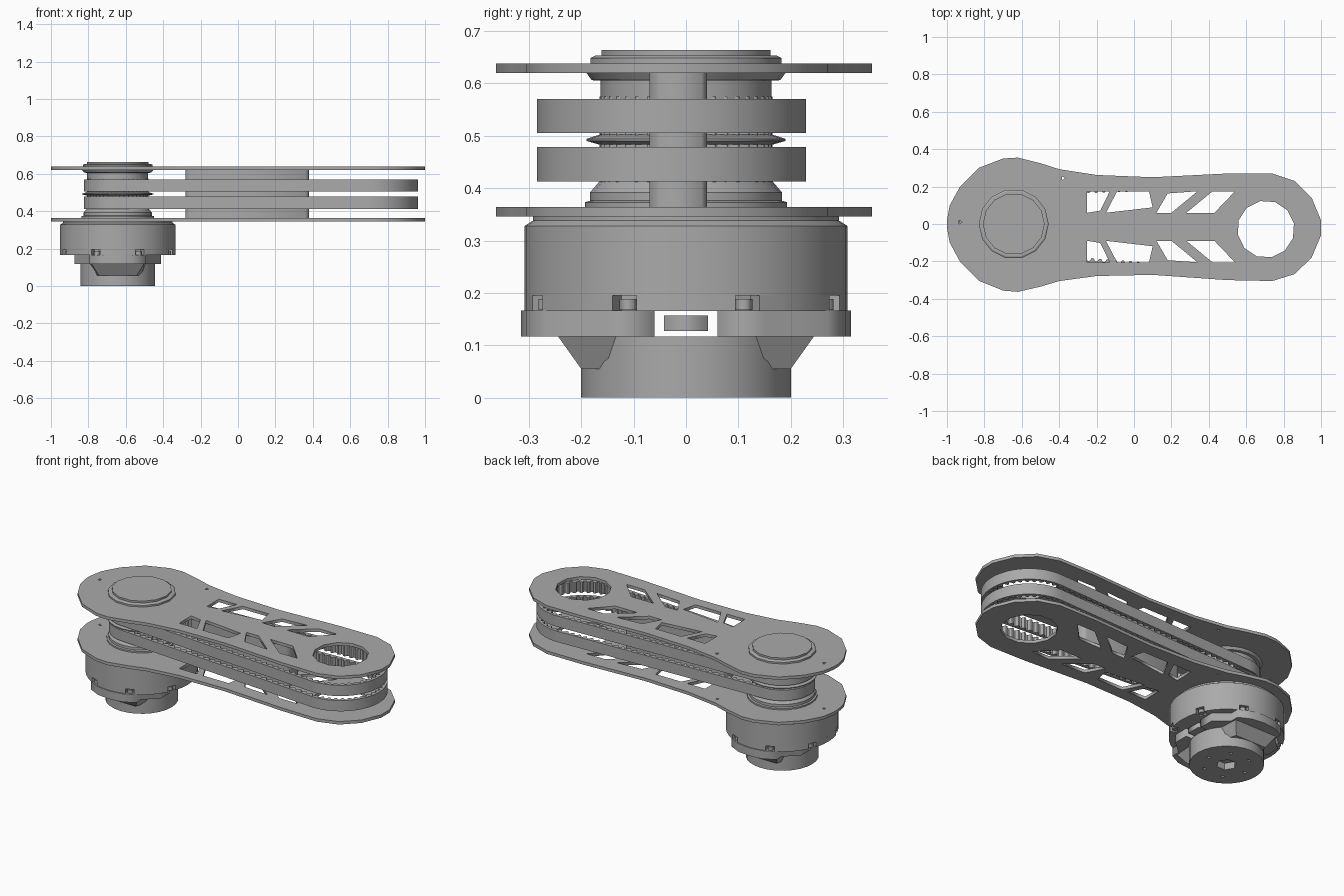
import bpy, bmesh
from math import pi, sin, cos, acos, atan2, hypot

if "Cube" in bpy.data.objects:
    bpy.data.objects.remove(bpy.data.objects["Cube"])

# one grey metal for everything
metal = bpy.data.materials.new("grey_metal")
metal.use_nodes = True
GREY = (0.4, 0.4, 0.4, 1)
metal.diffuse_color = GREY
metal.node_tree.nodes["Principled BSDF"].inputs["Base Color"].default_value = GREY

AXIS = (-0.643, 0.0)      # drive axis
END = (0.705, -0.0275)    # far end of the arm


def finish(name, mesh, smooth=True):
    ob = bpy.data.objects.new(name, mesh)
    bpy.context.collection.objects.link(ob)
    mesh.materials.clear()
    mesh.materials.append(metal)
    for p in mesh.polygons:
        p.material_index = 0
    if smooth:
        bpy.ops.object.select_all(action="DESELECT")
        ob.select_set(True)
        bpy.context.view_layer.objects.active = ob
        bpy.ops.object.shade_smooth_by_angle(angle=0.5)
    return ob


def slab(name, loops, z0, z1, smooth=False):
    """Extruded flat outline; every loop after the first is a hole."""
    curve = bpy.data.curves.new(name + "_outline", "CURVE")
    curve.dimensions = "2D"
    curve.fill_mode = "BOTH"
    curve.extrude = (z1 - z0) / 2
    for loop in loops:
        s = curve.splines.new("POLY")
        s.points.add(len(loop) - 1)
        for pt, (x, y) in zip(s.points, loop):
            pt.co = (x, y, 0, 1)
        s.use_cyclic_u = True
    tmp = bpy.data.objects.new(name + "_tmp", curve)
    bpy.context.collection.objects.link(tmp)
    dg = bpy.context.evaluated_depsgraph_get()
    mesh = bpy.data.meshes.new_from_object(tmp.evaluated_get(dg))
    bpy.data.objects.remove(tmp)
    bm = bmesh.new()
    bm.from_mesh(mesh)
    bmesh.ops.remove_doubles(bm, verts=bm.verts, dist=1e-5)
    bmesh.ops.translate(bm, verts=bm.verts, vec=(0, 0, (z0 + z1) / 2))
    bmesh.ops.recalc_face_normals(bm, faces=bm.faces)
    bm.to_mesh(mesh)
    bm.free()
    mesh.name = name
    return finish(name, mesh, smooth)


def lathe(name, profile, sides=32):
    """Closed turned part about the drive axis, from (radius, z) pairs."""
    bm = bmesh.new()
    rings = [[bm.verts.new((x, y, z)) for x, y in ring(AXIS, r, sides)]
             for r, z in profile]
    for a, b in zip(rings, rings[1:]):
        for i in range(sides):
            j = (i + 1) % sides
            bm.faces.new((a[i], a[j], b[j], b[i]))
    bm.faces.new(rings[0][::-1])
    bm.faces.new(rings[-1])
    mesh = bpy.data.meshes.new(name)
    bm.to_mesh(mesh)
    bm.free()
    return finish(name, mesh)


def ring(c, r, n, start=0.0):
    return [(c[0] + r * cos(start + 2 * pi * i / n),
             c[1] + r * sin(start + 2 * pi * i / n)) for i in range(n)]


# arm plates: waisted outline with lattice windows and a round end hole
upper_edge = [(-1, 0.02), (-0.985, 0.1), (-0.93, 0.2), (-0.83, 0.3), (-0.7, 0.35),
              (-0.62, 0.355), (-0.5, 0.325), (-0.4, 0.293), (-0.2, 0.262),
              (0.1, 0.25), (0.3, 0.26), (0.5, 0.27), (0.74, 0.27), (0.86, 0.23),
              (0.95, 0.14), (1, 0.02)]
lower_edge = [(x, -y - 0.02 * (x + 1)) for x, y in reversed(upper_edge)]
outline = upper_edge + lower_edge
windows = [[(-0.25, 1), (-0.13, 1), (-0.18, 0.1), (-0.25, 0)],
           [(-0.09, 1), (0.08, 1), (0.1, 0.25), (-0.15, 0)],
           [(0.17, 1), (0.24, 1), (0.36, 1), (0.19, 0.1), (0.12, 0)],
           [(0.28, 0), (0.43, 0), (0.54, 1), (0.42, 1)]]
windows[2] = [(0.18, 0.9), (0.34, 1), (0.2, 0), (0.12, 0)]
holes = [ring(END, 0.153, 12, 0.2), ring((-0.38, 0.245), 0.012, 3),
         ring((-0.93, 0.01), 0.012, 3)]
for w in windows:
    holes.append([(x, 0.06 + 0.115 * t) for x, t in w])
    holes.append([(x, -0.09 - 0.115 * t) for x, t in w])
slab("upper_plate", [outline] + holes, 0.62, 0.638)
slab("lower_plate", [outline] + holes, 0.346, 0.364)


# toothed belts wrapped round the pulley and the far end
def belt_path(n, r1=0.18, r2=0.257):
    """n evenly spaced (point, normal) pairs along an open-belt loop."""
    dx, dy = END[0] - AXIS[0], END[1] - AXIS[1]
    d, tilt = hypot(dx, dy), atan2(dy, dx)
    spread = acos((r1 - r2) / d)
    run = d * sin(spread)
    arc2, arc1 = 2 * r2 * spread, 2 * r1 * (pi - spread)
    arc2, arc1 = 2 * r2 * (spread), arc1
    total = arc1 + arc2 + 2 * run
    path = []
    for i in range(n):
        s = total * i / n
        if s < arc2:                                  # far end arc
            a = tilt - spread + s / r2
            base, r, slide = END, r2, 0
        elif s < arc2 + run:                          # upper straight
            a, base, r, slide = tilt + spread, END, r2, s - arc2
        elif s < arc2 + run + arc1:                   # drive end arc
            a = tilt + spread + (s - arc2 - run) / r1
            base, r, slide = AXIS, r1, 0
        else:                                         # lower straight
            a, base, r = tilt - spread, AXIS, r1
            slide = s - arc2 - run - arc1
        nx, ny = cos(a), sin(a)
        path.append((base[0] + r * nx - slide * ny, base[1] + r * ny + slide * nx, nx, ny))
    return path


path = belt_path(400)
outer = [(x, y) for x, y, nx, ny in path]
inner = []
for i, (x, y, nx, ny) in enumerate(path):
    depth = 0.014 if i % 4 < 2 else 0.03
    inner.append((x - nx * depth, y - ny * depth))
for name, z in (("lower_belt", 0.413), ("upper_belt", 0.505)):
    slab(name, [outer, inner], z, z + 0.065, True)

# central spacer block between the plates
slab("spacer_block", [[(-0.28, -0.05), (-0.26, -0.07), (0.36, -0.07), (0.38, -0.05),
                       (0.38, 0.03), (0.36, 0.04), (-0.26, 0.04), (-0.28, 0.03)]],
     0.364, 0.62)

# pulley: toothed core, flanges and cap
teeth = [ring(AXIS, 0.165 if i % 4 < 2 else 0.15, 160)[i] for i in range(160)]
slab("pulley_core", [teeth], 0.38, 0.575)
lathe("pulley_hub", [(0.163, 0.57), (0.163, 0.605), (0.18, 0.606), (0.19, 0.62)], 24)
lathe("middle_flange", [(0.165, 0.483), (0.19, 0.49), (0.19, 0.494), (0.165, 0.502)], 24)
lathe("bottom_flange", [(0.193, 0.364), (0.193, 0.373), (0.183, 0.376), (0.183, 0.392),
                        (0.165, 0.413)], 24)
lathe("cap_rim", [(0.187, 0.636), (0.187, 0.648), (0.178, 0.653)], 14)
lathe("cap", [(0.165, 0.65), (0.165, 0.664)], 14)

# motor housing with eight notches round its lower edge
lathe("motor_housing", [(0.308, 0.195), (0.308, 0.328), (0.292, 0.338), (0.292, 0.348)], 40)
notched = []
for k in range(8):
    mid = pi / 8 + k * pi / 4
    for r, a in ((0.308, -0.08), (0.27, -0.08), (0.27, 0.08), (0.308, 0.08),
                 (0.308, 0.24), (0.308, 0.39), (0.308, 0.55)):
        notched.append((AXIS[0] + r * cos(mid + a), AXIS[1] + r * sin(mid + a)))
    slab("clip_%d" % (k + 1),
         [ring((AXIS[0] + 0.288 * cos(mid), AXIS[1] + 0.288 * sin(mid)), 0.017, 6, mid)],
         0.167, 0.188)
slab("motor_rim", [notched], 0.165, 0.195, True)

# split mounting collar with sloping gussets, one half each side
half = [(0.23, 0.06), (0.23, 0.15), (0.15, 0.22), (0.15, 0.27), (0.08, 0.305), (0, 0.315)]
half += [(-x, y) for x, y in reversed(half[:-1])]
for side, name in ((1, "back"), (-1, "front")):
    slab(name + "_collar", [[(AXIS[0] + x, side * y) for x, y in half]], 0.117, 0.166)
    bm = bmesh.new()
    low = [bm.verts.new((AXIS[0] + x, side * y, 0.055))
           for x, y in ((-0.13, 0.1), (0.13, 0.1), (0.1, 0.2), (-0.1, 0.2))]
    top = [bm.verts.new((AXIS[0] + x, side * y, 0.118))
           for x, y in ((-0.15, 0.1), (0.15, 0.1), (0.14, 0.245), (-0.14, 0.245))]
    bm.faces.new(low)
    bm.faces.new(top)
    for i in range(4):
        j = (i + 1) % 4
        bm.faces.new((low[i], low[j], top[j], top[i]))
    bmesh.ops.recalc_face_normals(bm, faces=bm.faces)
    mesh = bpy.data.meshes.new(name + "_gusset")
    bm.to_mesh(mesh)
    bm.free()
    finish(name + "_gusset", mesh, False)

# cable socket in the gap of the collar
sx = AXIS[0] + 0.2
slab("cable_socket", [[(sx - 0.06, -0.042), (sx + 0.03, -0.042), (sx + 0.03, 0.042),
                       (sx - 0.06, 0.042)]], 0.127, 0.157)

# base: solid drum over a face with a hexagonal socket and bolt holes
lathe("base_drum", [(0.2, 0.04), (0.2, 0.117)], 28)
bolts = [ring(c, 0.01, 6) for c in ring(AXIS, 0.125, 6)]
slab("base_face", [ring(AXIS, 0.2, 28), ring(AXIS, 0.055, 6)] + bolts, 0, 0.04, True)
